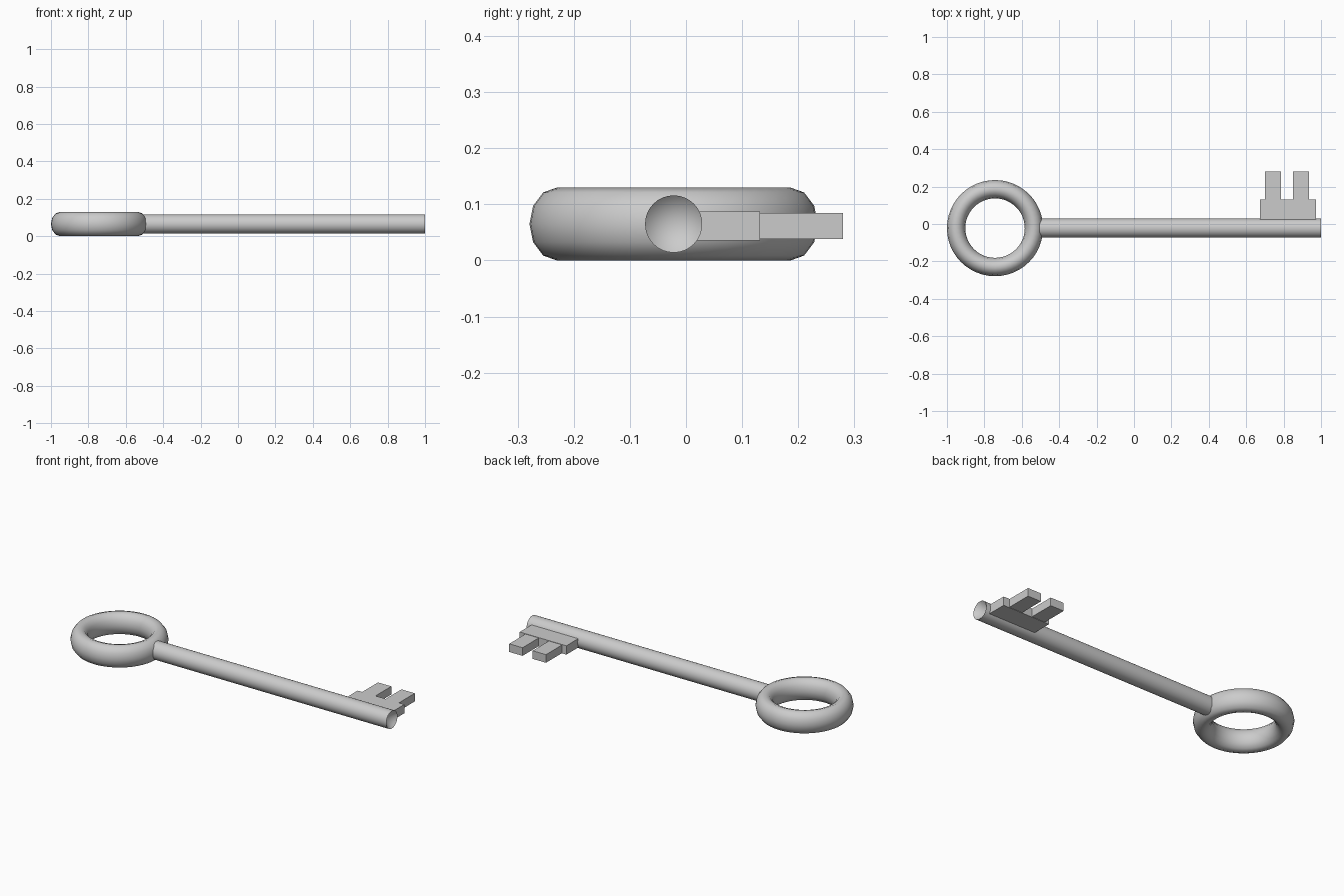
import bpy, bmesh, math

if "Cube" in bpy.data.objects:
    bpy.data.objects.remove(bpy.data.objects["Cube"])

AXIS_Y, AXIS_Z = -0.022, 0.065


def smooth(obj, angle=35):
    bpy.ops.object.select_all(action='DESELECT')
    obj.select_set(True)
    bpy.context.view_layer.objects.active = obj
    bpy.ops.object.shade_smooth_by_angle(angle=math.radians(angle))


def box(name, x, y, z):
    bpy.ops.mesh.primitive_cube_add(size=1, location=(sum(x) / 2, sum(y) / 2, sum(z) / 2))
    obj = bpy.context.object
    obj.name = name
    obj.scale = (x[1] - x[0], y[1] - y[0], z[1] - z[0])
    bpy.ops.object.transform_apply(location=False, rotation=False, scale=True)
    return obj


# Ring handle, taller than it is wide in section
bpy.ops.mesh.primitive_torus_add(major_radius=0.208, minor_radius=0.049,
                                 major_segments=48, minor_segments=12,
                                 location=(-0.743, AXIS_Y, AXIS_Z))
ring = bpy.context.object
ring.name = "ring_handle"
ring.scale.z = 0.065 / 0.049
bpy.ops.object.transform_apply(location=False, rotation=False, scale=True)
smooth(ring, 60)

# Round shaft with a shallow conical recess in its tip
x0, x1, radius, recess = -0.53, 1.0, 0.051, 0.05
bpy.ops.mesh.primitive_cylinder_add(vertices=32, radius=radius, depth=x1 - x0,
                                    end_fill_type='TRIFAN', rotation=(0, math.pi / 2, 0),
                                    location=((x0 + x1) / 2, AXIS_Y, AXIS_Z))
shaft = bpy.context.object
shaft.name = "shaft"
bpy.ops.object.transform_apply(location=False, rotation=True, scale=False)
bm = bmesh.new()
bm.from_mesh(shaft.data)
for v in bm.verts:
    if v.co.x > 0 and math.hypot(v.co.y, v.co.z) < 0.01:
        v.co.x -= recess
bm.to_mesh(shaft.data)
bm.free()
smooth(shaft)

# Bit plate and its two teeth
box("bit_plate", (0.673, 0.972), (0.0, 0.132), (0.036, 0.087))
for i, x in enumerate((0.70, 0.85)):
    box(f"bit_tooth_{i + 1}", (x, x + 0.085), (0.10, 0.28), (0.038, 0.085))
